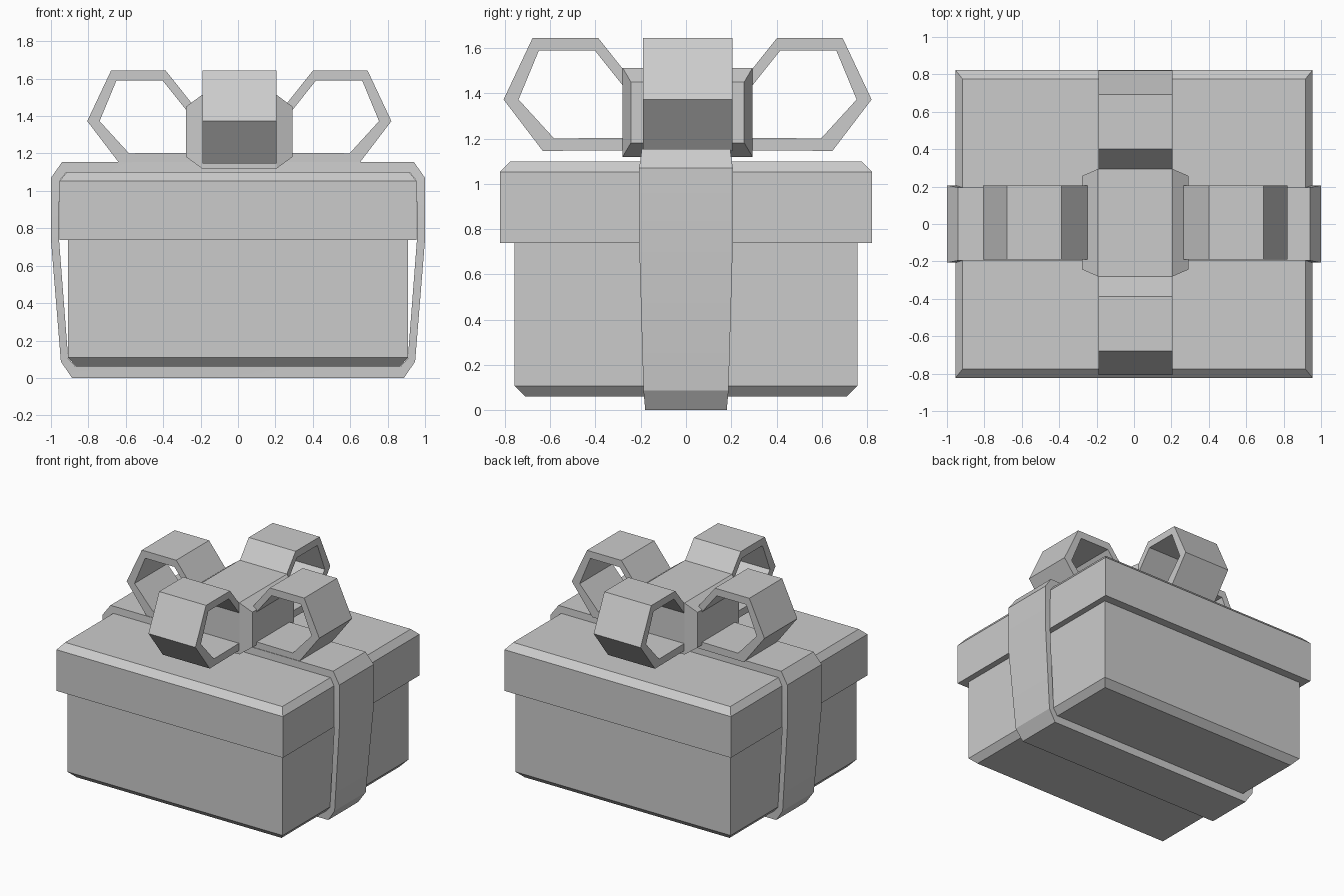
import bpy, bmesh, math
from mathutils import Matrix

if "Cube" in bpy.data.objects:
    bpy.data.objects.remove(bpy.data.objects["Cube"])


def finish(name, bm, matrix=None):
    if matrix:
        bm.transform(matrix)
    bmesh.ops.recalc_face_normals(bm, faces=bm.faces[:])
    me = bpy.data.meshes.new(name)
    bm.to_mesh(me)
    bm.free()
    ob = bpy.data.objects.new(name, me)
    bpy.context.collection.objects.link(ob)
    return ob


def stacked_box(name, levels):
    """Rectangular rings (half x, half y, z) joined from bottom to top."""
    bm = bmesh.new()
    rings = [[bm.verts.new((sx * hx, sy * hy, z))
              for sx, sy in ((-1, -1), (1, -1), (1, 1), (-1, 1))]
             for hx, hy, z in levels]
    for a, b in zip(rings, rings[1:]):
        for i in range(4):
            j = (i + 1) % 4
            bm.faces.new((a[i], a[j], b[j], b[i]))
    bm.faces.new(rings[0])
    bm.faces.new(rings[-1])
    return finish(name, bm)


def strip(name, points, closed, matrix=None):
    """Thick band in the XZ plane: (outer x, outer z, inner x, inner z, half width)."""
    bm = bmesh.new()
    rings = [[bm.verts.new(co) for co in
              ((xo, -w, zo), (xo, w, zo), (xi, w, zi), (xi, -w, zi))]
             for xo, zo, xi, zi, w in points]
    pairs = list(zip(rings, rings[1:]))
    if closed:
        pairs.append((rings[-1], rings[0]))
    else:
        bm.faces.new(rings[0])
        bm.faces.new(rings[-1])
    for a, b in pairs:
        for i in range(4):
            j = (i + 1) % 4
            bm.faces.new((a[i], a[j], b[j], b[i]))
    return finish(name, bm, matrix)


# Box body with bevelled bottom, and lid with bevelled top
stacked_box("box_body", [(0.865, 0.71, 0.06), (0.908, 0.758, 0.108), (0.908, 0.758, 0.78)])
stacked_box("box_lid", [(0.955, 0.823, 0.738), (0.955, 0.823, 1.052), (0.916, 0.775, 1.1)])

# Ribbon wrapped around the box, slightly narrower at the bottom
half = [(0.888, 0.0, 0.868, 0.06, 0.18),
        (0.947, 0.088, 0.908, 0.105, 0.188),
        (1.0, 0.74, 0.957, 0.74, 0.207),
        (1.0, 1.07, 0.955, 1.052, 0.207),
        (0.94, 1.155, 0.918, 1.1, 0.195)]
left = [(-xo, zo, -xi, zi, w) for xo, zo, xi, zi, w in reversed(half)]
ribbon = strip("ribbon_band", half + left, True)
bpy.context.view_layer.objects.active = ribbon
ribbon.select_set(True)
bpy.ops.object.shade_smooth_by_angle(angle=math.radians(15))

# Four bow loops around the knot
bow_offset = Matrix.Translation((0.007, 0.007, 0))
w = 0.198
loop = [(0.12, 1.15, 0.12, 1.205, w),
        (0.64, 1.146, 0.59, 1.201, w),
        (0.813, 1.373, 0.747, 1.373, w),
        (0.685, 1.645, 0.657, 1.59, w),
        (0.395, 1.645, 0.41, 1.59, w),
        (0.16, 1.35, 0.18, 1.302, w)]
for i, side in enumerate(("right", "back", "left", "front")):
    strip("bow_loop_" + side, loop, False, bow_offset @ Matrix.Rotation(i * math.pi / 2, 4, 'Z'))

# Knot: octagonal block whose ends taper toward the sides
bm = bmesh.new()
outline = [(-0.2, 1.12), (0.2, 1.12), (0.285, 1.182), (0.285, 1.45),
           (0.2, 1.513), (-0.2, 1.513), (-0.285, 1.45), (-0.285, 1.182)]
ends = [[bm.verts.new((x, s * (0.287 if abs(x) < 0.25 else 0.25), z)) for x, z in outline]
        for s in (-1, 1)]
for i in range(8):
    j = (i + 1) % 8
    bm.faces.new((ends[0][i], ends[0][j], ends[1][j], ends[1][i]))
for e in ends:
    bm.faces.new((e[0], e[1], e[4], e[5]))
    bm.faces.new((e[1], e[2], e[3], e[4]))
    bm.faces.new((e[5], e[6], e[7], e[0]))
finish("bow_knot", bm, bow_offset)
